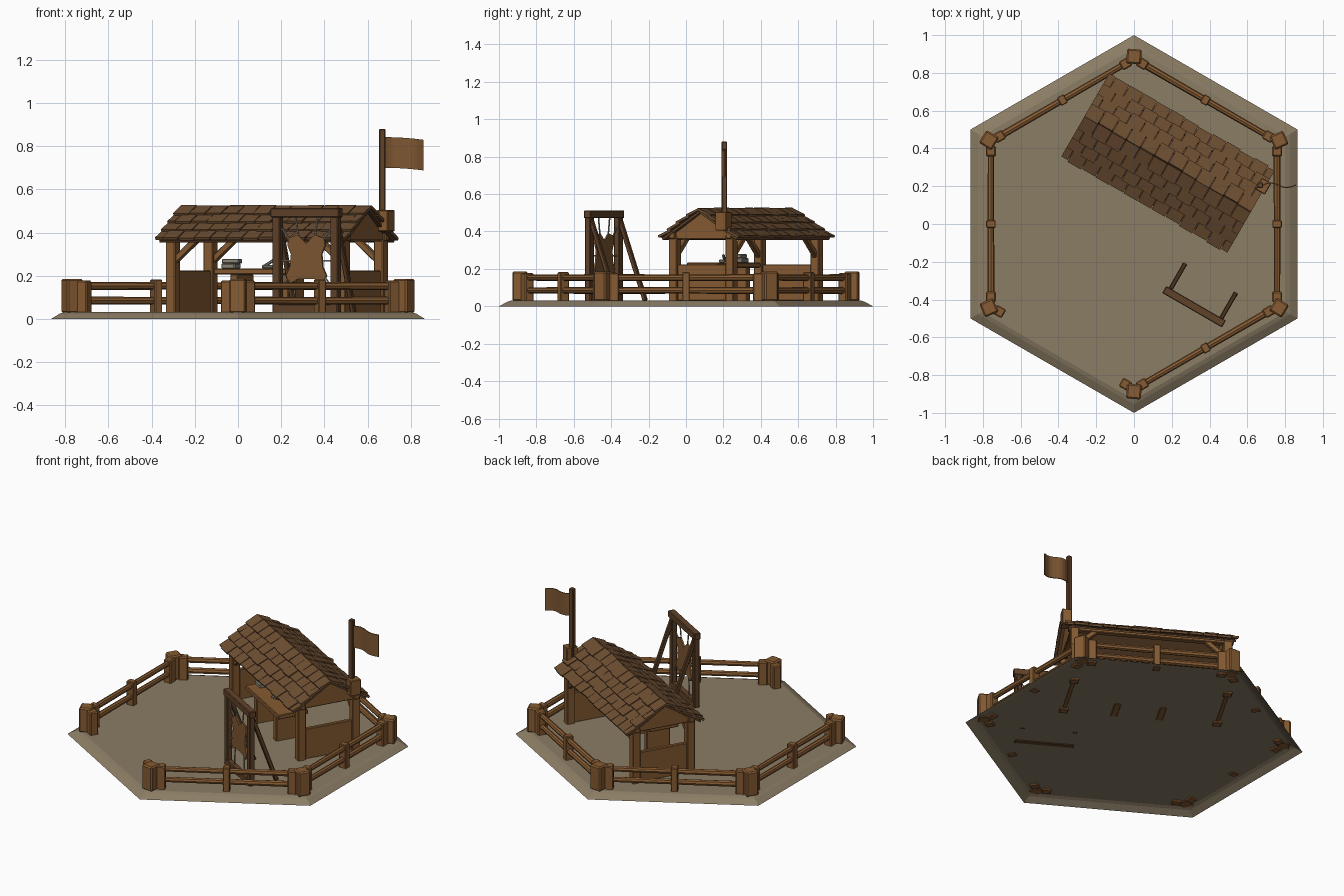
import bpy, bmesh, math, random
from mathutils import Matrix, Vector

if "Cube" in bpy.data.objects:
    bpy.data.objects.remove(bpy.data.objects["Cube"])

random.seed(4)


def material(name, r, g, b):
    m = bpy.data.materials.new(name)
    m.diffuse_color = (r, g, b, 1)
    m.use_nodes = True
    m.node_tree.nodes["Principled BSDF"].inputs["Base Color"].default_value = m.diffuse_color
    return m


EARTH = material("packed earth", 0.26, 0.205, 0.13)
WOOD = material("warm wood", 0.24, 0.105, 0.032)
DARK = material("dark wood", 0.12, 0.055, 0.022)
ROOF = material("roof shingle", 0.155, 0.077, 0.032)
HIDE = material("tanned hide", 0.21, 0.095, 0.032)
STONE = material("grey stone", 0.27, 0.25, 0.2)


def T(x, y, z):
    return Matrix.Translation((x, y, z))


def R(deg, axis):
    return Matrix.Rotation(math.radians(deg), 4, axis)


def cube(c, s, rot=Matrix()):
    return T(*c) @ rot @ Matrix.Diagonal((*s, 1))


def beam(a, b, w, h):
    a, b = Vector(a), Vector(b)
    q = (b - a).to_track_quat('X', 'Z').to_matrix().to_4x4()
    return cube((a + b) / 2, ((b - a).length, w, h), q)


def finish(name, bm, mat, frame):
    me = bpy.data.meshes.new(name)
    bmesh.ops.recalc_face_normals(bm, faces=bm.faces)
    bm.to_mesh(me)
    bm.free()
    me.materials.append(mat)
    ob = bpy.data.objects.new(name, me)
    ob.matrix_world = frame
    bpy.context.collection.objects.link(ob)
    return ob


def part(name, mat, cubes, frame=Matrix(), bevel=0.004):
    bm = bmesh.new()
    for m in cubes:
        bmesh.ops.create_cube(bm, size=1, matrix=m)
    ob = finish(name, bm, mat, frame)
    if bevel:
        mod = ob.modifiers.new("worn edges", 'BEVEL')
        mod.width = bevel
        mod.segments = 1
    return ob


# Hexagonal ground, open underneath
bm = bmesh.new()
rings = [[bm.verts.new((r * math.sin(k * math.pi / 3), r * math.cos(k * math.pi / 3), z))
          for k in range(6)] for r, z in ((1, 0), (0.955, 0.024), (0.93, 0.032))]
for lo, hi in zip(rings, rings[1:]):
    for k in range(6):
        bm.faces.new((lo[k], lo[k - 1], hi[k - 1], hi[k]))
cap = bm.faces.new(rings[-1])
cap.normal_update()
finish("ground", bm, EARTH, Matrix())

# Fence: corner clusters, rails and middle posts, one side left open
corners = [Vector((0.875 * math.sin(k * math.pi / 3), 0.875 * math.cos(k * math.pi / 3), 0)) for k in range(6)]
posts, small, mids = [], [], []
for k, c in enumerate(corners):
    ang = -60 * k
    out = c + c.normalized() * 0.012
    posts.append(cube((out.x, out.y, 0.107), (0.078, 0.078, 0.158), R(ang + random.uniform(-8, 8), 'Z')))
    for n in (corners[k - 1], corners[(k + 1) % 6]):
        d = (n - c).normalized()
        p = c + d * 0.052
        small.append(cube((p.x, p.y, 0.1), (0.055, 0.052, 0.155),
                          R(math.degrees(math.atan2(d.y, d.x)), 'Z')))
part("fence_corner_posts", WOOD, posts, bevel=0.008)
part("fence_corner_side_posts", WOOD, small, bevel=0.006)
rail_bm = bmesh.new()
for k in range(6):
    if k == 3:          # gateway at front left
        continue
    a, b = corners[k], corners[(k + 1) % 6]
    d, m = b - a, (a + b) / 2
    q = d.to_track_quat('Z', 'Y').to_matrix().to_4x4()
    mids.append(cube((m.x, m.y, 0.105), (0.04, 0.05, 0.155), R(math.degrees(math.atan2(d.y, d.x)), 'Z')))
    for z in (0.085, 0.153):
        bmesh.ops.create_cone(rail_bm, cap_ends=True, segments=8, radius1=0.019, radius2=0.016,
                              depth=d.length - 0.08, matrix=T(m.x, m.y, z) @ q)
rails = finish("fence_rails", rail_bm, WOOD, Matrix())
part("fence_middle_posts", WOOD, mids)

# Open hut turned thirty degrees
HUT = T(0.18, 0.32, 0) @ R(-30, 'Z')
U, V = 0.455, 0.175
corners4 = [(su, sv) for su in (-1, 1) for sv in (-1, 1)]
part("hut_posts", WOOD, [cube((su * U, sv * V, 0.2), (0.05, 0.05, 0.36)) for su, sv in corners4], HUT)
part("hut_braces", WOOD, [beam((su * U, sv * V, 0.26), (su * (U - 0.13), sv * V, 0.37), 0.028, 0.03)
                          for su, sv in corners4], HUT)
part("hut_beams", WOOD,
     [cube((0, s * V, 0.378), (0.98, 0.036, 0.034)) for s in (-1, 1)] +
     [cube((s * U, 0, 0.375), (0.036, 0.4, 0.034)) for s in (-1, 1)], HUT)
part("hut_end_walls", WOOD, [cube((s * U, 0, 0.127), (0.026, 0.33, 0.195)) for s in (-1, 1)], HUT)

# Gable triangles
bm = bmesh.new()
for s in (-1, 1):
    loops = [[bm.verts.new((s * (U + dx), y, z)) for y, z in ((-0.2, 0.365), (0.2, 0.365), (0, 0.497))]
             for dx in (-0.01, 0.022)]
    bm.faces.new(loops[0])
    bm.faces.new(loops[1])
    for i in range(3):
        bm.faces.new((loops[0][i], loops[0][i - 1], loops[1][i - 1], loops[1][i]))
finish("hut_gables", bm, WOOD, HUT)

# Roof boards with staggered shingles
slope = math.degrees(math.atan2(0.15, 0.235))
boards, shingles = [], []
ROWS, N, LEN = 4, 12, 1.02
for side in (-1, 1):
    roll = R(-side * slope, 'X')
    boards.append(cube((0, side * 0.116, 0.432), (0.99, 0.27, 0.012), roll))
    for row in range(ROWS):
        t = (row + 0.5) / ROWS
        w = LEN / N
        off = w / 2 if row % 2 else 0
        edges = [-LEN / 2] + [-LEN / 2 + off + i * w for i in range(1 - row % 2, N)] + [LEN / 2]
        for a, b in zip(edges, edges[1:]):
            j = random.uniform(-0.004, 0.006)
            tilt = R(-side * (slope - 7 + random.uniform(-2, 2)), 'X')
            shingles.append(cube(((a + b) / 2, side * (0.235 * t + 0.006 + j), 0.521 - 0.15 * t),
                                 (b - a - 0.004, 0.085, 0.013), tilt))
part("roof_boards", DARK, boards, HUT, 0)
part("roof_shingles", ROOF, shingles, HUT, 0)

# Work table with tools
part("table_top", WOOD, [cube((0.02, -0.125, 0.22), (0.46, 0.19, 0.028))], HUT)
part("table_legs", WOOD, [cube((u, -0.125, 0.118), (0.04, 0.15, 0.18)) for u in (-0.115, 0.155)], HUT)
part("stone_block", STONE, [cube((-0.17, -0.13, 0.245), (0.07, 0.06, 0.025)),
                            cube((-0.165, -0.13, 0.268), (0.085, 0.045, 0.022), R(8, 'Z'))], HUT)
part("small_tool", STONE, [cube((0.03, -0.13, 0.242), (0.06, 0.03, 0.016), R(30, 'Z')),
                           beam((0.0, -0.13, 0.24), (0.05, -0.11, 0.275), 0.014, 0.014)], HUT)

# Flag on a bracket block at the gable
FLAG = T(0.685, 0.2, 0) @ R(-30, 'Z')
part("flag_bracket", WOOD, [cube((0, 0, 0.455), (0.058, 0.07, 0.1))], FLAG)
part("flag_pole", DARK, [cube((0.668, 0.205, 0.66), (0.03, 0.03, 0.44))])
bm = bmesh.new()
cols = []
for i in range(13):
    t = i / 12
    y = 0.205 + 0.012 * math.sin(t * 6.5)
    droop = -0.012 * t * t
    cols.append([bm.verts.new((0.68 + 0.178 * t, y + dy, z + droop))
                 for z, dy in ((0.7, -0.003), (0.842, -0.003), (0.842, 0.003), (0.7, 0.003))])
for a, b in zip(cols, cols[1:]):
    for i in range(4):
        bm.faces.new((a[i - 1], a[i], b[i], b[i - 1]))
bm.faces.new(cols[0])
bm.faces.new(cols[-1])
finish("flag", bm, HIDE, Matrix())

# Hide stretching frame with rear props
RACK = T(0.318, -0.438, 0) @ R(-30, 'Z')
part("rack_frame", DARK,
     [cube((s * 0.155, 0, 0.265), (0.042, 0.034, 0.47)) for s in (-1, 1)] +
     [cube((0, 0, 0.492), (0.365, 0.042, 0.042)), cube((0, 0, 0.048), (0.35, 0.036, 0.04))], RACK)
part("rack_props", DARK, [beam((s * 0.155, 0.01, 0.46), (s * 0.155, 0.165, 0.03), 0.024, 0.024)
                          for s in (-1, 1)], RACK)

# Stretched hide and its cords
half = [(0, 0.35), (0.045, 0.39), (0.095, 0.375), (0.1, 0.34), (0.082, 0.3), (0.088, 0.24),
        (0.108, 0.2), (0.085, 0.165), (0.045, 0.185)]
outline = half + [(-x, z) for x, z in reversed(half[1:])]
bm = bmesh.new()
front, back = ([bm.verts.new((x, y, z)) for x, z in outline] for y in (-0.005, 0.005))
bm.faces.new(front)
bm.faces.new(back)
for i in range(len(outline)):
    bm.faces.new((front[i], front[i - 1], back[i - 1], back[i]))
finish("stretched_hide", bm, HIDE, RACK)
part("hide_cords", STONE,
     [beam((s * x, 0, z), (s * x2, 0, z2), 0.006, 0.006) for s in (-1, 1)
      for x, z, x2, z2 in ((0.045, 0.385, 0.06, 0.475), (0.092, 0.37, 0.14, 0.43),
                           (0.085, 0.27, 0.14, 0.27), (0.1, 0.19, 0.14, 0.14), (0.06, 0.18, 0.07, 0.065))],
     RACK, 0)
